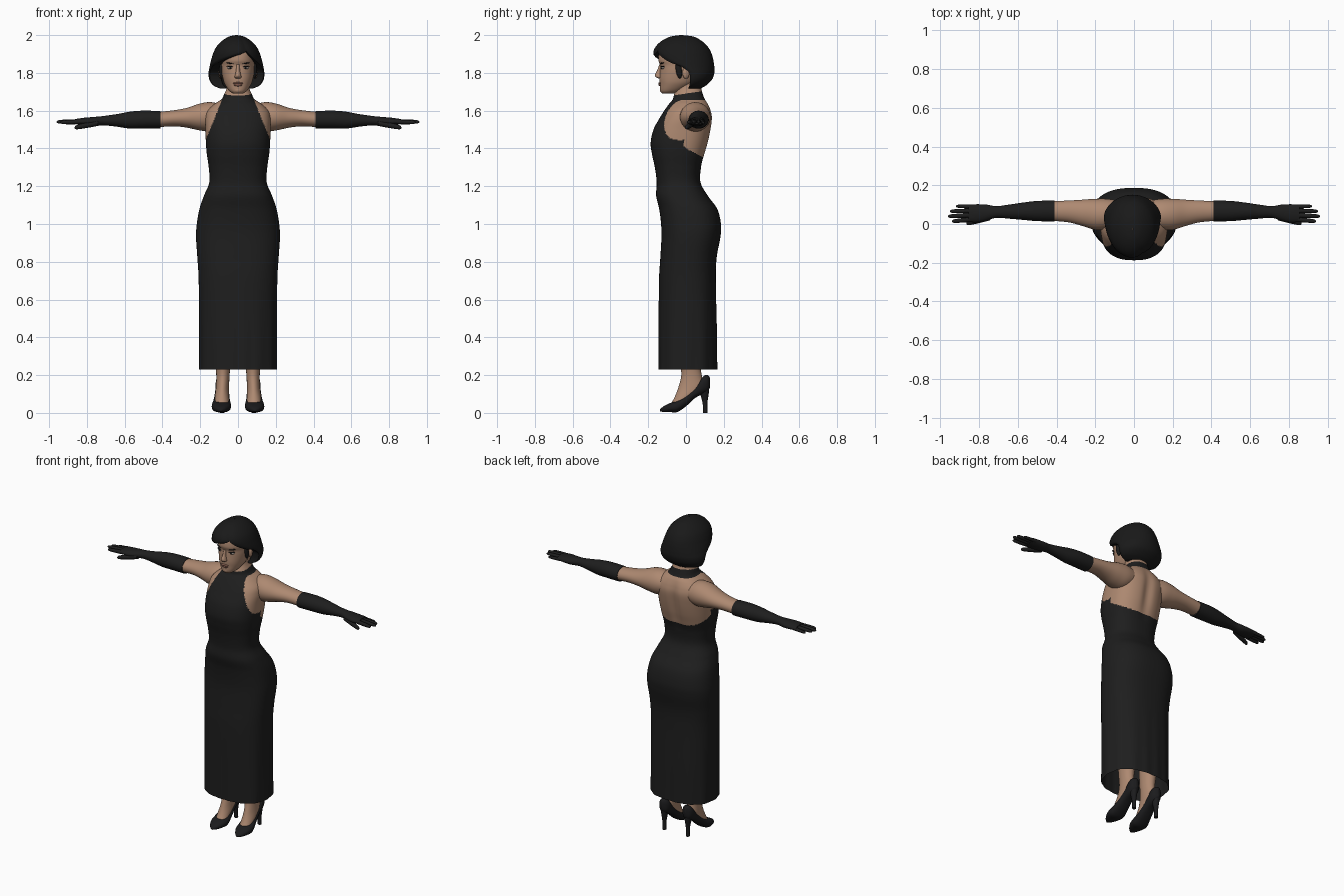
import bpy, bmesh
from math import sin, cos, pi, atan2, exp, radians
from mathutils import Matrix, Euler, Vector

cube = bpy.data.objects.get("Cube")
if cube:
    bpy.data.objects.remove(cube)


def material(name, colour):
    m = bpy.data.materials.new(name)
    m.use_nodes = True
    m.diffuse_color = (*colour, 1)
    m.node_tree.nodes["Principled BSDF"].inputs["Base Color"].default_value = (*colour, 1)
    return m


skin = material("skin", (0.42, 0.25, 0.165))
fabric = material("black_fabric", (0.013, 0.013, 0.013))
leather = material("black_leather", (0.011, 0.011, 0.012))
hair_black = material("black_hair", (0.01, 0.01, 0.01))
lip_tint = material("lip_tint", (0.3, 0.14, 0.1))
eye_white = material("eye_white", (0.45, 0.4, 0.36))


def finish(name, bm, mats, mirror=False, rule=None):
    """Turn a bmesh into a smooth object, optionally mirrored across x."""
    bmesh.ops.recalc_face_normals(bm, faces=bm.faces[:])
    mesh = bpy.data.meshes.new(name)
    bm.to_mesh(mesh)
    bm.free()
    for m in mats:
        mesh.materials.append(m)
    for p in mesh.polygons:
        p.use_smooth = True
        if rule:
            p.material_index = rule(*p.center)
    mesh.set_sharp_from_angle(angle=radians(50))
    obj = bpy.data.objects.new(name, mesh)
    bpy.context.collection.objects.link(obj)
    if mirror:
        obj.modifiers.new("mirror", 'MIRROR').use_mirror_merge = False
    return obj


def refine(rows, k):
    """Smooth interpolation through every column of the rows."""
    out = []
    for i in range(len(rows) - 1):
        quad = [rows[max(i - 1, 0)], rows[i], rows[i + 1], rows[min(i + 2, len(rows) - 1)]]
        for j in range(k):
            t = j / k
            out.append([b + t / 2 * (c - a + t * (2*a - 5*b + 4*c - d + t * (3*(b - c) + d - a)))
                        for a, b, c, d in zip(*quad)])
    return out + [list(rows[-1])]


def skin_rings(bm, rings):
    loops = [[bm.verts.new(co) for co in ring] for ring in rings]
    n = len(loops[0])
    for lo, hi in zip(loops, loops[1:]):
        for i in range(n):
            bm.faces.new((lo[i], lo[(i + 1) % n], hi[(i + 1) % n], hi[i]))
    return loops


def loft(name, axis, rows, mats, n=32, k=6, power=2.0, mirror=False, rule=None,
         shape=None, open_start=False):
    """Rows: position on axis, centre and half width, low and high of the other axis."""
    rings = []
    for t, mid, half, low, high in refine(rows, k):
        ring = []
        for i in range(n):
            c, s = cos(2 * pi * i / n), sin(2 * pi * i / n)
            a = mid + half * (abs(c) ** (2 / power)) * (1 if c > 0 else -1)
            b = (low + high) / 2 + (high - low) / 2 * (abs(s) ** (2 / power)) * (1 if s > 0 else -1)
            co = {'x': (t, a, b), 'y': (a, t, b), 'z': (a, b, t)}[axis]
            ring.append(shape(*co) if shape else co)
        rings.append(ring)
    bm = bmesh.new()
    loops = skin_rings(bm, rings)
    bm.faces.new(loops[-1])
    if not open_start:
        bm.faces.new(loops[0])
    return finish(name, bm, mats, mirror, rule)


def ball(name, loc, scale, mat, turn=(0, 0, 0), mirror=False):
    bm = bmesh.new()
    place = Matrix.LocRotScale(Vector(loc), Euler(turn), Vector(scale))
    bmesh.ops.create_uvsphere(bm, u_segments=20, v_segments=12, radius=1, matrix=place)
    return finish(name, bm, [mat], mirror)


# Gown and torso in one sweep: height, half width, front, back
figure = [
    (0.23, .205, -.145, .165), (0.45, .205, -.145, .163), (0.7, .208, -.143, .158),
    (0.82, .215, -.136, .162), (0.93, .222, -.13, .182), (1.0, .218, -.132, .185),
    (1.08, .204, -.142, .165), (1.15, .18, -.158, .115), (1.22, .152, -.155, .077),
    (1.3, .155, -.165, .08), (1.37, .165, -.18, .1), (1.43, .17, -.187, .118),
    (1.5, .172, -.172, .133), (1.56, .173, -.14, .14), (1.6, .162, -.115, .133),
    (1.635, .125, -.09, .118), (1.66, .088, -.07, .1), (1.685, .074, -.063, .09),
    (1.72, .06, -.05, .08), (1.76, .055, -.04, .075)]


def drape(x, y, z):
    """Soft folds toward the hem and a shallow spine line on the bare back."""
    if z < 0.75:
        f = 1 + 0.02 * (0.75 - z) * cos(14 * atan2(y, x))
        return x * f, y * f, z
    if y > 0 and 1.3 < z < 1.66:
        y -= 0.014 * exp(-(x / 0.03) ** 2) * sin((z - 1.3) / 0.36 * pi)
    return x, y, z


def gown_rule(x, y, z):
    """Halter front, low back and a collar; skin elsewhere."""
    halter = y < -0.01 and abs(x) < 0.18 - (z - 1.42) * 0.4
    low_back = z < 1.44 - 0.55 * (max(y, -0.09) + 0.07)
    collar = z > 1.655
    below_top = z < 1.69 + 0.15 * y
    return 0 if low_back or ((halter or collar) and below_top) else 1


loft("gown_and_torso", 'z', [(z, 0, w, f, b) for z, w, f, b in figure], [fabric, skin],
     n=128, k=12, power=2.45, rule=gown_rule, shape=drape, open_start=True)

# Arms and long gloves: x, centre and half depth, underside, top
loft("upper_arms", 'x', [
    (.08, .05, .07, 1.51, 1.63), (.14, .05, .08, 1.49, 1.645), (.2, .05, .08, 1.495, 1.638),
    (.27, .058, .067, 1.51, 1.615), (.34, .065, .056, 1.517, 1.602),
    (.43, .067, .05, 1.512, 1.592)], [skin], mirror=True)
loft("long_gloves", 'x', [
    (.41, .067, .054, 1.505, 1.598), (.5, .067, .052, 1.505, 1.6), (.57, .066, .045, 1.505, 1.595),
    (.64, .064, .037, 1.515, 1.582), (.71, .062, .03, 1.522, 1.572), (.76, .059, .041, 1.518, 1.567),
    (.81, .055, .047, 1.52, 1.563), (.855, .056, .044, 1.527, 1.557)], [fabric], mirror=True)


def digit(name, x0, x1, y0, y1, z0, z1, r):
    rows = []
    for t, f in ((0, 1), (0.35, 1), (0.7, 0.9), (0.93, 0.7), (1, 0.2)):
        z = z0 + (z1 - z0) * t
        rows.append((x0 + (x1 - x0) * t, y0 + (y1 - y0) * t, r * f, z - r * f, z + r * f))
    loft(name, 'x', rows, [fabric], n=12, k=3, mirror=True)


digit("index_fingers", .83, .94, .024, .014, 1.541, 1.538, .012)
digit("middle_fingers", .83, .96, .046, .04, 1.543, 1.541, .012)
digit("ring_fingers", .83, .95, .068, .066, 1.543, 1.54, .0115)
digit("little_fingers", .82, .92, .089, .092, 1.54, 1.535, .01)
digit("thumbs", .74, .865, .035, .002, 1.535, 1.51, .015)

# Legs: height, centre and half width, front, back
loft("legs", 'z', [
    (.04, .085, .036, -.085, -.01), (.08, .085, .037, -.062, .04), (.13, .083, .035, -.042, .095),
    (.19, .08, .035, -.026, .085), (.25, .08, .039, -.027, .08), (.4, .083, .052, -.035, .1),
    (.55, .088, .058, -.06, .09), (.9, .1, .085, -.09, .11)], [skin], mirror=True)

# Court shoes: y, centre and half width, sole, topline
loft("shoes", 'y', [
    (-.138, .09, .006, .008, .018), (-.12, .09, .026, .005, .034), (-.085, .089, .045, .004, .052),
    (-.045, .088, .051, .005, .066), (0, .086, .043, .035, .095), (.05, .084, .037, .08, .14),
    (.09, .083, .036, .1, .192), (.115, .083, .027, .115, .2), (.128, .083, .008, .135, .185)],
     [leather], power=2.4, mirror=True)
loft("shoe_heels", 'z', [
    (0, .084, .012, .09, .114), (.05, .084, .012, .088, .113), (.1, .084, .019, .075, .12),
    (.14, .084, .026, .06, .124)], [leather], n=16, mirror=True)

# Head: height, half width, front, back
face = [
    (1.69, .025, -.125, -.07), (1.705, .047, -.136, -.02), (1.74, .07, -.138, .04),
    (1.77, .08, -.14, .07), (1.81, .088, -.138, .1), (1.84, .09, -.137, .11),
    (1.87, .09, -.146, .11), (1.92, .083, -.135, .1), (1.96, .055, -.09, .06)]
loft("head", 'z', [(z, 0, w, f, b) for z, w, f, b in face], [skin], n=48, power=2.2)

# Face details
loft("nose", 'z', [
    (1.77, 0, .011, -.146, -.12), (1.778, 0, .018, -.16, -.12), (1.79, 0, .015, -.164, -.12),
    (1.815, 0, .01, -.152, -.12), (1.845, 0, .009, -.141, -.12)], [skin], n=20)
ball("upper_lip", (0, -.137, 1.745), (.026, .009, .006), lip_tint)
ball("lower_lip", (0, -.136, 1.736), (.022, .01, .007), lip_tint)
ball("chin", (0, -.122, 1.71), (.026, .016, .018), skin)
ball("eyes", (.041, -.121, 1.827), (.017, .01, .007), eye_white, (0, 0, .3), True)
ball("pupils", (.04, -.128, 1.827), (.007, .005, .0065), hair_black, (0, 0, .3), True)
ball("lashes", (.042, -.123, 1.834), (.02, .011, .003), hair_black, (0, -.08, .3), True)
ball("eyebrows", (.042, -.126, 1.851), (.024, .009, .0035), hair_black, (0, -.15, .3), True)
ball("ears", (.09, .0, 1.8), (.012, .019, .031), skin, (0, 0, .25), True)
ball("side_locks", (.088, -.038, 1.815), (.012, .016, .045), hair_black, (.15, 0, 0), True)

# Bob hair: height, half width, front, back, opening angles either side of the face
bob = [
    (1.718, .09, -.045, .08, -1.5, 1.5), (1.735, .125, -.06, .108, -1.5, 1.5),
    (1.765, .145, -.08, .138, -1.5, 1.5), (1.8, .148, -.1, .15, -1.45, 1.5),
    (1.83, .143, -.13, .15, -1.25, 1.35), (1.855, .138, -.155, .147, -.8, 1.0),
    (1.88, .131, -.17, .142, -.3, .75), (1.91, .121, -.173, .132, .42, .5),
    (1.94, .105, -.16, .114, .45, .45), (1.97, .076, -.128, .082, .45, .45),
    (1.992, .04, -.082, .04, .45, .45), (2.0, .004, -.03, -.02, .45, .45)]


def hair_shell():
    n, rings = 64, []
    for z, w, front, back, left, right in refine(bob, 5):
        left = min(left, right)
        mid, deep = (front + back) / 2, (back - front) / 2
        arc = []
        for i in range(n):
            a = right + (left + 2 * pi - right) * i / (n - 1)
            edge = min(i, n - 1 - i)
            f = 1 - 0.04 * exp(-edge * edge / 3)
            arc.append((w * f * sin(a), -deep * f * cos(a)))
        outer = [(x - .008, mid + y, z) for x, y in arc]
        inner = [(x * .6 - .005, mid + y * .6, z) for x, y in reversed(arc)]
        rings.append(outer + inner)
    bm = bmesh.new()
    loops = skin_rings(bm, rings)
    for ring in (loops[0], loops[-1]):
        for i in range(n - 1):
            bm.faces.new((ring[i], ring[i + 1], ring[2*n - 2 - i], ring[2*n - 1 - i]))
    finish("bob_hair", bm, [hair_black])


hair_shell()
